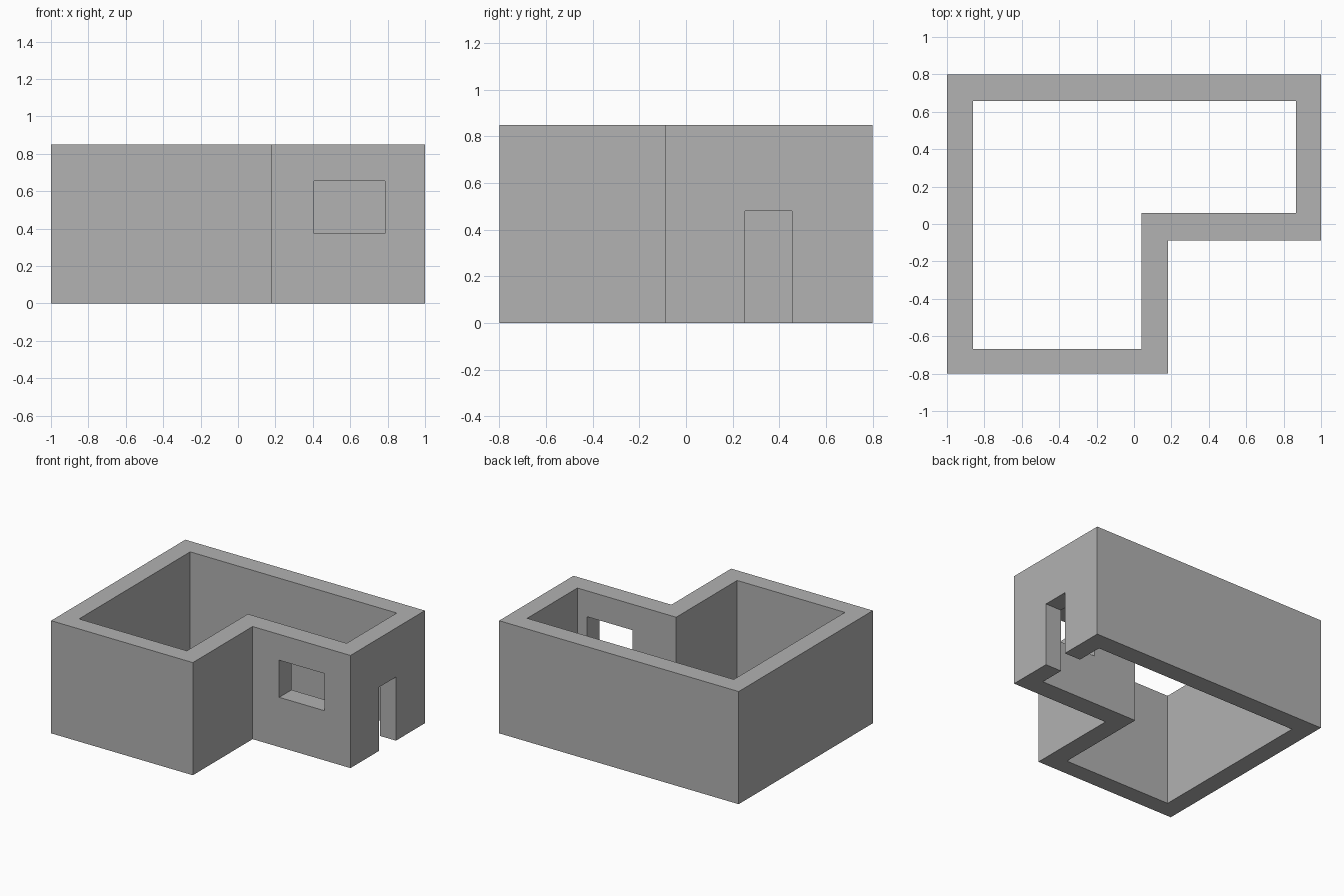
import bpy
import bmesh

cube = bpy.data.objects.get("Cube")
if cube:
    bpy.data.objects.remove(cube, do_unlink=True)

HEIGHT = 0.85

# Single plaster colour
plaster = bpy.data.materials.new("grey_plaster")
plaster.use_nodes = True
grey = (0.445, 0.445, 0.445, 1)
plaster.diffuse_color = grey
plaster.node_tree.nodes["Principled BSDF"].inputs["Base Color"].default_value = grey


def l_outline(left, right, front, back, notch_x, notch_y):
    """Counter-clockwise L-shaped floor plan."""
    return [(left, front), (notch_x, front), (notch_x, notch_y),
            (right, notch_y), (right, back), (left, back)]


def add_object(name, bm):
    bmesh.ops.recalc_face_normals(bm, faces=bm.faces)
    mesh = bpy.data.meshes.new(name)
    bm.to_mesh(mesh)
    bm.free()
    mesh.materials.append(plaster)
    obj = bpy.data.objects.new(name, mesh)
    bpy.context.collection.objects.link(obj)
    return obj


def box(name, low, high):
    bm = bmesh.new()
    bmesh.ops.create_cube(bm, size=1)
    for v in bm.verts:
        v.co = [h if c > 0 else l for c, l, h in zip(v.co, low, high)]
    return add_object(name, bm)


# Walls: ring between outer and inner plan, extruded upwards
outer = l_outline(-1, 1, -0.8, 0.8, 0.183, -0.087)
inner = l_outline(-0.86, 0.865, -0.667, 0.658, 0.04, 0.06)
bm = bmesh.new()
out_v = [bm.verts.new((x, y, 0)) for x, y in outer]
in_v = [bm.verts.new((x, y, 0)) for x, y in inner]
for i in range(len(outer)):
    j = (i + 1) % len(outer)
    bm.faces.new((out_v[i], out_v[j], in_v[j], in_v[i]))
ring = bmesh.ops.extrude_face_region(bm, geom=bm.faces[:])
tops = [g for g in ring["geom"] if isinstance(g, bmesh.types.BMVert)]
bmesh.ops.translate(bm, verts=tops, vec=(0, 0, HEIGHT))
walls = add_object("walls", bm)

# Window and door openings
cutters = [
    box("window_cutter", (0.405, -0.2, 0.375), (0.785, 0.2, 0.655)),
    box("door_cutter", (0.8, 0.253, -0.1), (1.1, 0.455, 0.48)),
]
for cutter in cutters:
    cut = walls.modifiers.new(cutter.name, "BOOLEAN")
    cut.operation = "DIFFERENCE"
    cut.solver = "EXACT"
    cut.object = cutter

# Apply the cuts and drop the cutters
bpy.context.view_layer.update()
cut_mesh = bpy.data.meshes.new_from_object(
    walls.evaluated_get(bpy.context.evaluated_depsgraph_get()))
walls.modifiers.clear()
walls.data = cut_mesh
for cutter in cutters:
    bpy.data.objects.remove(cutter, do_unlink=True)
